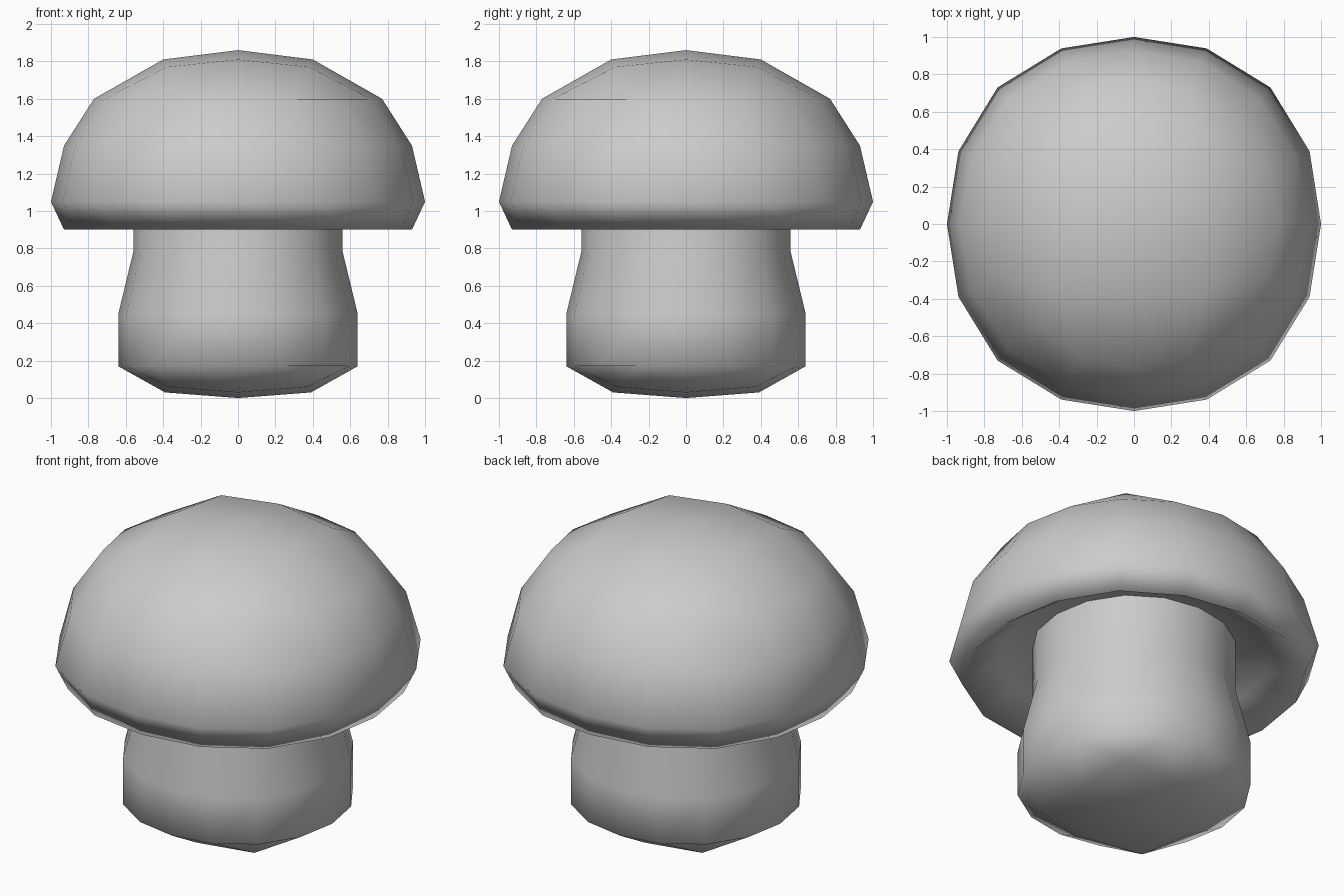
import bpy, bmesh, math

if "Cube" in bpy.data.objects:
    bpy.data.objects.remove(bpy.data.objects["Cube"])

SIDES = 16


def square(k):
    """Walk around the border of a 4 x 4 panel."""
    k = k % SIDES
    k = k - SIDES if k > 8 else k
    return max(-2, min(2, 4 - abs(k)))


def ring(bm, r, z, bulge):
    verts = []
    for k in range(SIDES):
        a = k * math.tau / SIDES
        rr = r * (1 + bulge * math.sin(2 * a) ** 2)
        verts.append(bm.verts.new((rr * math.cos(a), rr * math.sin(a), z)))
    return verts


def skin(bm, rings):
    for a, b in zip(rings, rings[1:]):
        for k in range(SIDES):
            n = (k + 1) % SIDES
            bm.faces.new((a[k], a[n], b[n], b[k]))


def panel(bm, border, step, diag, z_mid, z_side, z_diag):
    """Close a ring with a domed 4 x 4 quad grid."""
    grid = {(square(k), square(k - 4)): border[k] for k in range(SIDES)}
    for i in (-1, 0, 1):
        for j in (-1, 0, 1):
            n = abs(i) + abs(j)
            s = diag if n == 2 else step
            grid[i, j] = bm.verts.new((i * s, j * s, (z_mid, z_side, z_diag)[n]))
    for i in range(-2, 2):
        for j in range(-2, 2):
            bm.faces.new((grid[i, j], grid[i + 1, j], grid[i + 1, j + 1], grid[i, j + 1]))


def finish(bm, name):
    bmesh.ops.recalc_face_normals(bm, faces=bm.faces[:])
    for f in bm.faces:
        f.smooth = True
    mesh = bpy.data.meshes.new(name)
    bm.to_mesh(mesh)
    bm.free()
    obj = bpy.data.objects.new(name, mesh)
    bpy.context.collection.objects.link(obj)
    return obj


# Cap: domed top, rolled rim and hollow underside
bm = bmesh.new()
profile = [(0.77, 1.60, 0), (0.93, 1.35, 0.02), (1.00, 1.05, 0.032),
           (0.93, 0.90, 0.032), (0.75, 1.03, 0.02), (0.55, 1.10, 0.02)]
rings = [ring(bm, *p) for p in profile]
skin(bm, rings)
panel(bm, rings[0], 0.40, 0.38, 1.86, 1.81, 1.77)
panel(bm, rings[-1], 0.28, 0.26, 1.12, 1.12, 1.12)
finish(bm, "mushroom_cap")

# Stem: bulging foot with a rounded base, tapering into the cap
bm = bmesh.new()
profile = [(0.64, 0.17, 0.015), (0.64, 0.45, 0.015),
           (0.56, 0.78, 0.015), (0.56, 1.10, 0.015)]
rings = [ring(bm, *p) for p in profile]
skin(bm, rings)
panel(bm, rings[0], 0.39, 0.37, 0.0, 0.03, 0.06)
finish(bm, "mushroom_stem")
# Outward normals on the open-topped stem
stem = bpy.data.objects["mushroom_stem"]
if stem.data.polygons[0].normal.dot(stem.data.polygons[0].center) < 0:
    stem.data.flip_normals()
